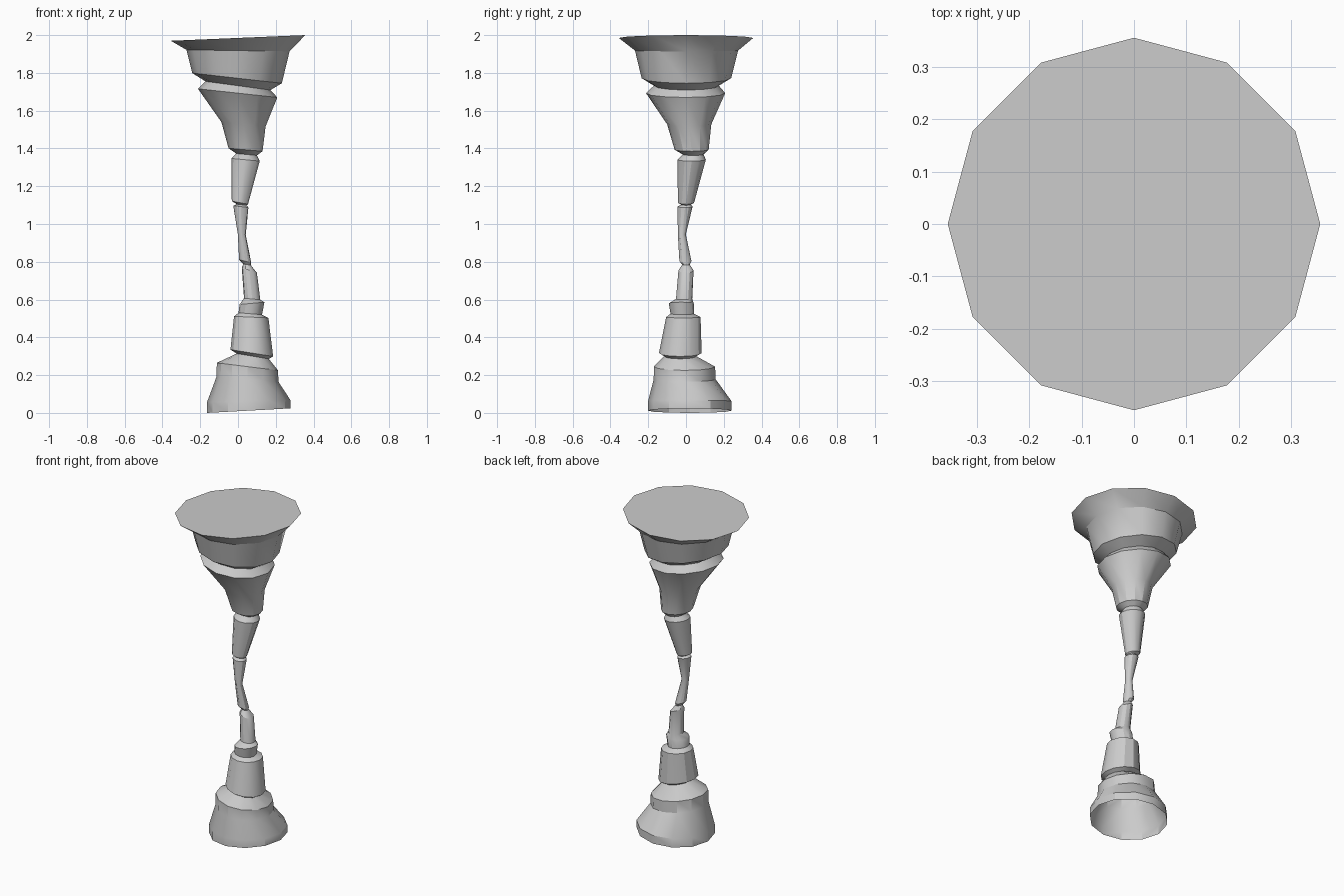
import bpy, bmesh, math

SIDES = 12


def loft(name, rings, cap_top=False):
    """Skin tilted rings given as (x, y, z, radius, rise toward +x)."""
    bm = bmesh.new()
    loops = []
    for x, y, z, r, rise in rings:
        loop = []
        for i in range(SIDES):
            a = 2 * math.pi * i / SIDES
            loop.append(bm.verts.new((x + r * math.cos(a), y + r * math.sin(a),
                                      z + rise * math.cos(a))))
        loops.append(loop)
    for hi, lo in zip(loops, loops[1:]):
        for i in range(SIDES):
            j = (i + 1) % SIDES
            bm.faces.new((hi[i], lo[i], lo[j], hi[j]))
    if cap_top:
        bm.faces.new(loops[0])
    bmesh.ops.recalc_face_normals(bm, faces=bm.faces)
    mesh = bpy.data.meshes.new(name)
    bm.to_mesh(mesh)
    bm.free()
    obj = bpy.data.objects.new(name, mesh)
    bpy.context.collection.objects.link(obj)
    bpy.ops.object.select_all(action='DESELECT')
    obj.select_set(True)
    bpy.context.view_layer.objects.active = obj
    bpy.ops.object.shade_smooth_by_angle(angle=math.radians(30))
    return obj


neck = (0.048, 0.0, 0.785, 0.02, -0.003)

# Upper half: flared, closed ceiling end tapering to the thin neck
loft("hanging_column", [
    (0.0, 0.0, 1.985, 0.356, 0.015),
    (0.0, 0.003, 1.918, 0.273, -0.004),
    (-0.005, 0.002, 1.772, 0.237, -0.027),
    (0.0, 0.002, 1.732, 0.172, -0.023),
    (-0.002, -0.002, 1.693, 0.210, -0.023),
    (0.029, 0.017, 1.528, 0.117, -0.012),
    (0.040, 0.030, 1.393, 0.090, -0.008),
    (0.045, 0.038, 1.368, 0.055, -0.005),
    (0.040, 0.030, 1.340, 0.075, -0.007),
    (0.010, 0.0, 1.113, 0.043, -0.008),
    (0.020, 0.0, 1.102, 0.026, -0.003),
    (0.015, -0.005, 1.092, 0.040, -0.005),
    (0.020, -0.022, 0.945, 0.021, -0.002),
    (0.038, -0.003, 0.803, 0.032, -0.008),
    neck,
], cap_top=True)

# Lower half: stepped stump widening to the open floor end
loft("standing_column", [
    neck,
    (0.060, 0.0, 0.755, 0.040, -0.014),
    (0.075, -0.010, 0.603, 0.043, -0.004),
    (0.074, -0.025, 0.580, 0.066, 0.006),
    (0.065, -0.020, 0.525, 0.062, -0.005),
    (0.070, -0.014, 0.507, 0.091, -0.004),
    (0.073, -0.030, 0.317, 0.113, -0.018),
    (0.078, -0.030, 0.300, 0.085, -0.014),
    (0.050, -0.008, 0.245, 0.162, -0.020),
    (0.050, -0.007, 0.178, 0.164, -0.013),
    (0.057, 0.020, 0.062, 0.221, 0.005),
    (0.057, 0.020, 0.012, 0.221, 0.012),
])
